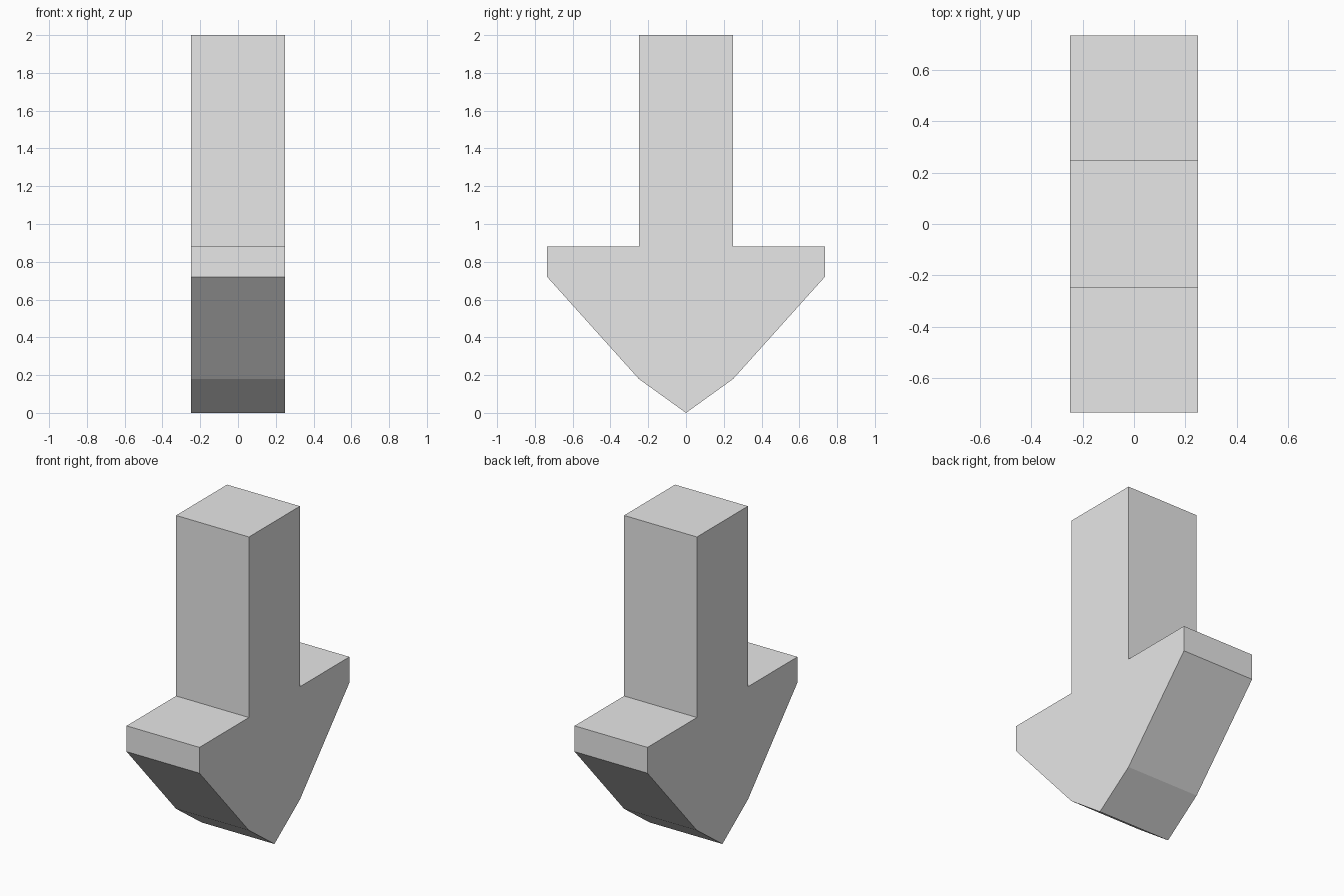
import bpy
import bmesh

if "Cube" in bpy.data.objects:
    bpy.data.objects.remove(bpy.data.objects["Cube"])

HALF_WIDTH = 0.25

# Plain grey material
grey = bpy.data.materials.new("light_grey")
grey.diffuse_color = (0.8, 0.8, 0.8, 1.0)
grey.use_nodes = True
grey.node_tree.nodes["Principled BSDF"].inputs["Base Color"].default_value = grey.diffuse_color

# Right half of the arrow outline (y, z), from tip to top of shaft
half = [(0.25, 0.18), (0.735, 0.72), (0.735, 0.88), (0.25, 0.88), (0.25, 2.0)]
outline = [(0.0, 0.0)] + half + [(-y, z) for y, z in reversed(half)]

# Arrow block: outline extruded across x
bm = bmesh.new()
face = bm.faces.new([bm.verts.new((-HALF_WIDTH, y, z)) for y, z in outline])
result = bmesh.ops.extrude_face_region(bm, geom=[face], use_keep_orig=True)
moved = [v for v in result["geom"] if isinstance(v, bmesh.types.BMVert)]
bmesh.ops.translate(bm, verts=moved, vec=(2 * HALF_WIDTH, 0, 0))
bmesh.ops.recalc_face_normals(bm, faces=bm.faces[:])

mesh = bpy.data.meshes.new("down_arrow")
bm.to_mesh(mesh)
bm.free()
mesh.materials.append(grey)
arrow = bpy.data.objects.new("down_arrow", mesh)
bpy.context.collection.objects.link(arrow)
